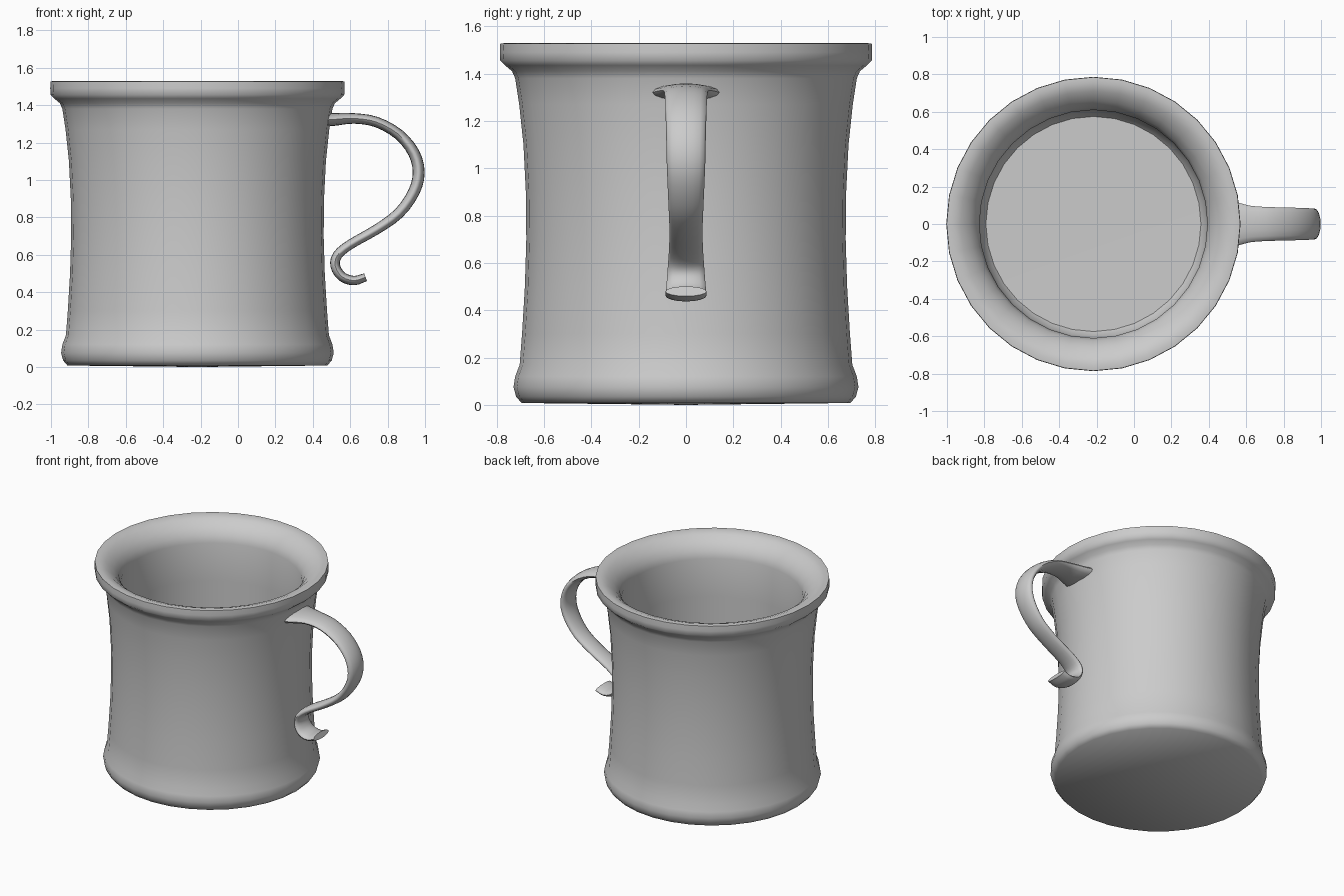
import bpy, bmesh, math
from mathutils import Vector

if "Cube" in bpy.data.objects:
    bpy.data.objects.remove(bpy.data.objects["Cube"])

CX = -0.217  # mug axis


def finish(name, bm, angle):
    bmesh.ops.recalc_face_normals(bm, faces=bm.faces)
    me = bpy.data.meshes.new(name)
    bm.to_mesh(me)
    bm.free()
    ob = bpy.data.objects.new(name, me)
    bpy.context.collection.objects.link(ob)
    bpy.ops.object.select_all(action='DESELECT')
    ob.select_set(True)
    bpy.context.view_layer.objects.active = ob
    bpy.ops.object.shade_smooth_by_angle(angle=math.radians(angle))
    return ob


def bridge(bm, a, b):
    n = len(a)
    for i in range(n):
        bm.faces.new((a[i], a[(i + 1) % n], b[(i + 1) % n], b[i]))


def fan(bm, ring, co):
    c = bm.verts.new(co)
    for i in range(len(ring)):
        bm.faces.new((ring[i], ring[(i + 1) % len(ring)], c))


def spline(pts, steps):
    # Catmull-Rom through tuples of any length
    vs = [Vector(p) for p in pts]
    vs = [2 * vs[0] - vs[1]] + vs + [2 * vs[-1] - vs[-2]]
    out = []
    for i in range(1, len(vs) - 2):
        a, b, c, d = vs[i - 1:i + 3]
        for k in range(steps):
            t = k / steps
            out.append(0.5 * (2 * b + (c - a) * t + (2 * a - 5 * b + 4 * c - d) * t * t
                              + (3 * b - a - 3 * c + d) * t ** 3))
    return out + [vs[-2]]


# Mug body: outer wall, flared rim, inner wall as one lathe profile (radius, z)
profile = [(0.695, 0.008), (0.718, 0.035), (0.729, 0.075), (0.722, 0.12), (0.703, 0.17),
           (0.693, 0.30), (0.681, 0.50), (0.675, 0.70), (0.677, 0.90), (0.687, 1.10),
           (0.705, 1.27), (0.722, 1.38), (0.735, 1.41), (0.765, 1.435), (0.785, 1.455),
           (0.787, 1.49), (0.785, 1.527), (0.755, 1.53), (0.71, 1.515), (0.66, 1.475),
           (0.625, 1.43), (0.61, 1.38), (0.61, 1.10), (0.61, 0.70), (0.61, 0.30),
           (0.605, 0.14), (0.575, 0.10)]
bm = bmesh.new()
SEG = 32
rings = [[bm.verts.new((CX + r * math.cos(2 * math.pi * i / SEG),
                        r * math.sin(2 * math.pi * i / SEG), z)) for i in range(SEG)]
         for r, z in profile]
for a, b in zip(rings, rings[1:]):
    bridge(bm, a, b)
fan(bm, rings[0], (CX, 0, 0))
fan(bm, rings[-1], (CX, 0, 0.095))
finish("mug_body", bm, 50)

# Handle: flattened section swept along an S path (x, z, half width, half thickness)
path = [(0.46, 1.320, 0.150, 0.034), (0.52, 1.324, 0.128, 0.034), (0.62, 1.329, 0.098, 0.028),
        (0.74, 1.310, 0.090, 0.028), (0.86, 1.243, 0.087, 0.029), (0.94, 1.145, 0.084, 0.031),
        (0.966, 1.04, 0.082, 0.032), (0.94, 0.935, 0.078, 0.031), (0.86, 0.822, 0.073, 0.029),
        (0.74, 0.735, 0.070, 0.027), (0.60, 0.655, 0.072, 0.026), (0.532, 0.598, 0.076, 0.026),
        (0.520, 0.540, 0.080, 0.026), (0.556, 0.483, 0.085, 0.026), (0.62, 0.462, 0.087, 0.025),
        (0.682, 0.480, 0.087, 0.022)]
pts = spline(path, 3)
bm = bmesh.new()
rings = []
for i, p in enumerate(pts):
    q0, q1 = pts[max(i - 1, 0)], pts[min(i + 1, len(pts) - 1)]
    tx, tz = Vector((q1[0] - q0[0], q1[1] - q0[1])).normalized()
    ring = []
    for k in range(16):
        a = 2 * math.pi * k / 16
        w, h = p[2] * math.cos(a), p[3] * math.sin(a)
        ring.append(bm.verts.new((p[0] - tz * h, w, p[1] + tx * h)))
    rings.append(ring)
for a, b in zip(rings, rings[1:]):
    bridge(bm, a, b)
bm.faces.new(rings[0])
bm.faces.new(rings[-1])
finish("handle", bm, 60)
